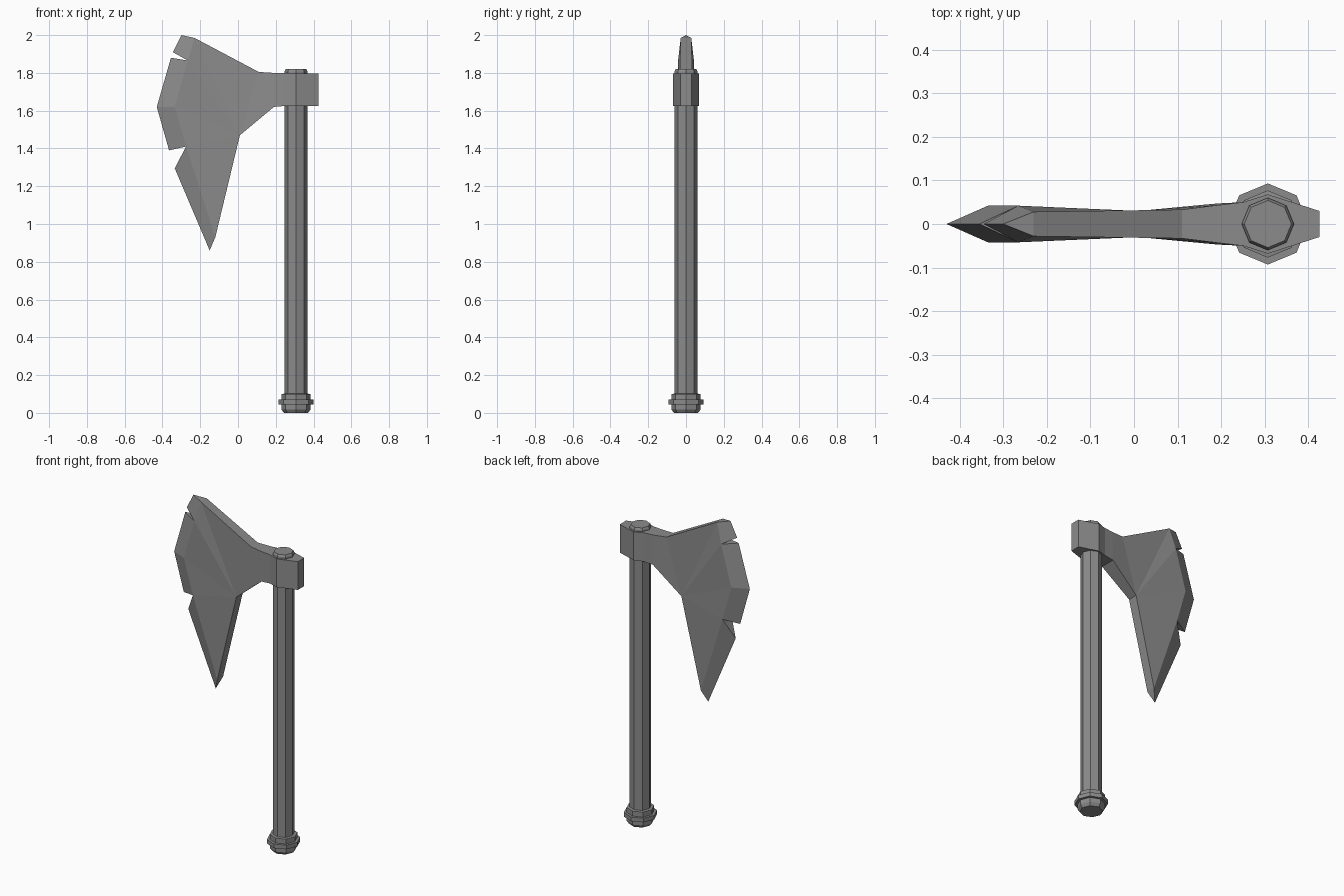
import bpy
import bmesh
from math import cos, sin, tau

cube = bpy.data.objects.get("Cube")
if cube:
    bpy.data.objects.remove(cube, do_unlink=True)

# One grey metal for the whole axe
GREY = (0.26, 0.26, 0.26, 1.0)
metal = bpy.data.materials.new("grey metal")
metal.use_nodes = True
metal.diffuse_color = GREY
metal.node_tree.nodes["Principled BSDF"].inputs["Base Color"].default_value = GREY

HANDLE_X = 0.307


def finish(name, bm):
    """Turn a bmesh into a flat shaded object."""
    bmesh.ops.recalc_face_normals(bm, faces=bm.faces[:])
    mesh = bpy.data.meshes.new(name)
    bm.to_mesh(mesh)
    bm.free()
    mesh.materials.append(metal)
    obj = bpy.data.objects.new(name, mesh)
    bpy.context.scene.collection.objects.link(obj)
    return obj


def octagonal_turning(name, profile, sides=8):
    """Stack octagon rings of (radius, height) around the handle axis."""
    bm = bmesh.new()
    rings = []
    for r, z in profile:
        rings.append([bm.verts.new((HANDLE_X + r * cos(tau * i / sides),
                                    r * sin(tau * i / sides), z))
                      for i in range(sides)])
    for low, high in zip(rings, rings[1:]):
        for i in range(sides):
            j = (i + 1) % sides
            bm.faces.new((low[i], low[j], high[j], high[i]))
    bm.faces.new(rings[0][::-1])
    bm.faces.new(rings[-1])
    return finish(name, bm)


# Handle and pommel
octagonal_turning("handle", [(0.06, 0.05), (0.06, 1.808), (0.054, 1.82)])
octagonal_turning("pommel", [(0.064, 0), (0.077, 0.018), (0.077, 0.045),
                             (0.093, 0.045), (0.093, 0.07), (0.077, 0.07),
                             (0.077, 0.1), (0.062, 0.102)])

# Axe head: thick points (x, half thickness, z), present on both sides
thick = {
    "horn": (-0.23, 0.028, 1.985),
    "upper_notch": (-0.265, 0.042, 1.865),
    "belly": (-0.335, 0.042, 1.62),
    "lower_notch": (-0.275, 0.042, 1.41),
    "beard": (-0.12, 0.028, 0.93),
    "throat": (0.01, 0.03, 1.47),
    "neck_low": (0.19, 0.047, 1.62),
    "side_low": (0.25, 0.05, 1.625),
    "crest_low": (HANDLE_X, 0.068, 1.625),
    "poll_low": (0.425, 0.03, 1.625),
    "poll_top": (0.425, 0.03, 1.797),
    "crest_top": (HANDLE_X, 0.068, 1.797),
    "side_top": (0.25, 0.05, 1.80),
    "neck_top": (0.19, 0.043, 1.80),
    "shoulder": (0.11, 0.033, 1.805),
}
# Cutting edge points (x, z), on the middle plane
sharp = {
    "horn_tip": (-0.30, 2.0),
    "horn_end": (-0.345, 1.91),
    "edge_top": (-0.355, 1.88),
    "edge_mid": (-0.43, 1.62),
    "edge_low": (-0.365, 1.39),
    "beard_end": (-0.335, 1.295),
    "beard_tip": (-0.15, 0.86),
}
cheeks = [
    "throat shoulder horn", "throat horn upper_notch",
    "throat upper_notch belly", "throat belly lower_notch",
    "throat lower_notch beard", "throat neck_low neck_top shoulder",
    "neck_low side_low side_top neck_top",
    "side_low crest_low crest_top side_top",
    "crest_low poll_low poll_top crest_top",
    "horn upper_notch horn_end horn_tip",
    "upper_notch belly edge_mid edge_top",
    "belly lower_notch edge_low edge_mid",
    "lower_notch beard beard_tip beard_end",
]
walls = ["horn horn_tip", "upper_notch horn_end", "upper_notch edge_top",
         "lower_notch edge_low", "lower_notch beard_end", "beard beard_tip"]

bm = bmesh.new()
edge = {k: bm.verts.new((x, 0, z)) for k, (x, z) in sharp.items()}
halves = []
for s in (-1, 1):
    half = {k: bm.verts.new((x, s * y, z)) for k, (x, y, z) in thick.items()}
    half.update(edge)
    halves.append(half)
    for names in cheeks:
        bm.faces.new([half[n] for n in names.split()])
front, back = halves
# Notch walls and tips
for names in walls:
    a, b = names.split()
    bm.faces.new((front[a], back[a], edge[b]))
# Rim from the beard round the poll to the horn
names = list(thick)
rim = names[names.index("beard"):] + ["horn"]
for a, b in zip(rim, rim[1:]):
    bm.faces.new((front[a], front[b], back[b], back[a]))
finish("axe_head", bm)
